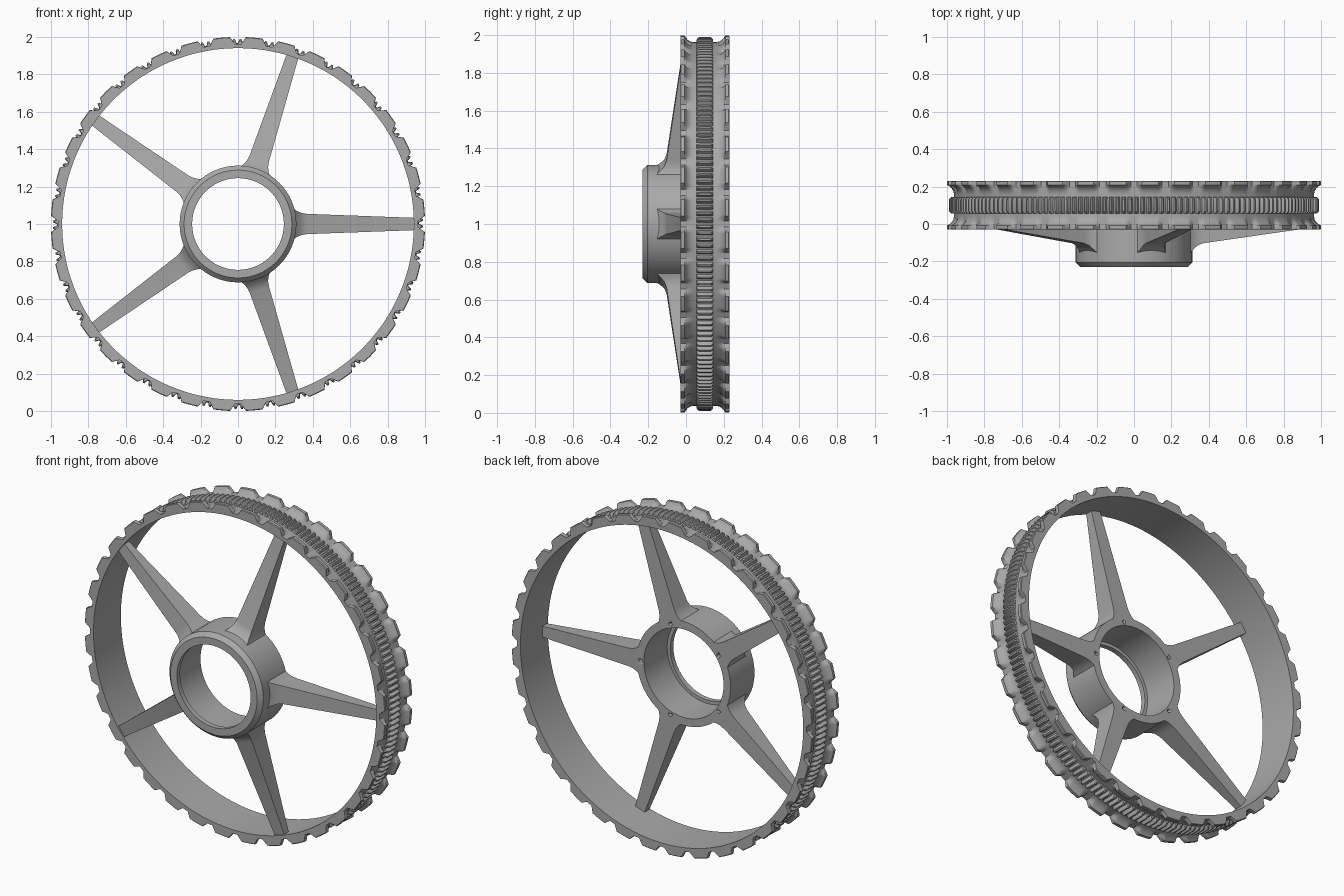
import bpy, bmesh, math
from mathutils import Matrix, Vector

if "Cube" in bpy.data.objects:
    bpy.data.objects.remove(bpy.data.objects["Cube"], do_unlink=True)

gray = bpy.data.materials.new("plain_gray")
gray.use_nodes = True
gray.diffuse_color = (0.4, 0.4, 0.4, 1)
bsdf = next(n for n in gray.node_tree.nodes if n.type == 'BSDF_PRINCIPLED')
bsdf.inputs["Base Color"].default_value = (0.4, 0.4, 0.4, 1)
bsdf.inputs["Roughness"].default_value = 0.6


def finish(name, bm, angle=30):
    """Turn a bmesh into a named, shaded object."""
    bmesh.ops.recalc_face_normals(bm, faces=bm.faces)
    mesh = bpy.data.meshes.new(name)
    bm.to_mesh(mesh)
    bm.free()
    mesh.materials.append(gray)
    obj = bpy.data.objects.new(name, mesh)
    bpy.context.collection.objects.link(obj)
    bpy.ops.object.select_all(action='DESELECT')
    obj.select_set(True)
    bpy.context.view_layer.objects.active = obj
    bpy.ops.object.shade_smooth_by_angle(angle=math.radians(angle))
    return obj


def polar(r, degrees, y):
    a = math.radians(degrees)
    return Vector((r * math.cos(a), y, 1 + r * math.sin(a)))


def lathe(name, profile, segments):
    """Spin a closed profile of (y, radius rule) round the axle."""
    bm = bmesh.new()
    rings = []
    for i in range(segments):
        d = 360 * i / segments
        rings.append([bm.verts.new(polar(r(d) if callable(r) else r, d, y)) for y, r in profile])
    n = len(profile)
    for i in range(segments):
        a, b = rings[i], rings[(i + 1) % segments]
        for j in range(n):
            k = (j + 1) % n
            bm.faces.new((a[j], a[k], b[k], b[j]))
    return finish(name, bm)


# Radius rules for the notched flanges and the finely toothed centre band
FLOOR = 0.963


def knob(height):
    def radius(d):
        off = abs((d + 5) % 10 - 5)
        ramp = min(1, max(0, (off - 1) / 1.5))
        return FLOOR + 0.037 * height * ramp
    return radius


def fine_tooth(low, high):
    return lambda d: high if d % 2 >= 1 else low


# Rim: half of the cross-section, mirrored about its middle plane
MID = 0.1
half = [(-0.03, 0.94), (-0.03, knob(0.9)), (-0.026, knob(1)), (-0.008, knob(1)),
        (-0.002, knob(0.7)), (0.008, knob(0.38)), (0.022, knob(0.12)), (0.04, knob(0)),
        (0.056, FLOOR), (0.057, fine_tooth(FLOOR, 0.979)), (0.068, fine_tooth(0.968, 0.989))]
lathe("rim", half + [(2 * MID - y, r) for y, r in reversed(half)], 720)

# Hub: tube with a chamfered front and a small inner lip
BACK = 0.022
hub = lathe("hub", [(-0.23, 0.245), (-0.23, 0.288), (-0.205, 0.312), (BACK, 0.312),
                    (BACK, 0.265), (-0.2, 0.265), (-0.2, 0.245)], 96)

# Screw holes in the back of the hub, one behind each spoke
bm = bmesh.new()
for i in range(5):
    place = Matrix.Translation(polar(0.286, 72 * i, BACK)) @ Matrix.Rotation(math.pi / 2, 4, 'X')
    bmesh.ops.create_cone(bm, cap_ends=True, segments=16, radius1=0.011, radius2=0.011,
                          depth=0.08, matrix=place)
cutter = finish("screw_hole_cutter", bm)
cutter.hide_render = True
cutter.hide_set(True)
cut = hub.modifiers.new("screw_holes", 'BOOLEAN')
cut.operation = 'DIFFERENCE'
cut.solver = 'EXACT'
cut.object = cutter

# Spokes: tapered bars, flared at the hub (radius, half width, front y)
stations = [(0.3, 0.08, -0.155), (0.318, 0.068, -0.135), (0.34, 0.059, -0.115),
            (0.37, 0.054, -0.103), (0.945, 0.033, -0.02)]


def spoke(index):
    bm = bmesh.new()
    turn = Matrix.Translation((0, 0, 1)) @ Matrix.Rotation(-math.radians(72 * index), 4, 'Y')
    loops = []
    for r, w, front in stations:
        corners = [(r, front, -w), (r, front, w), (r, BACK, w), (r, BACK, -w)]
        loops.append([bm.verts.new(turn @ Vector(c)) for c in corners])
    for a, b in zip(loops, loops[1:]):
        for j in range(4):
            k = (j + 1) % 4
            bm.faces.new((a[j], a[k], b[k], b[j]))
    bm.faces.new(loops[0])
    bm.faces.new(loops[-1])
    finish(f"spoke_{index + 1}", bm, 40)


for i in range(5):
    spoke(i)
